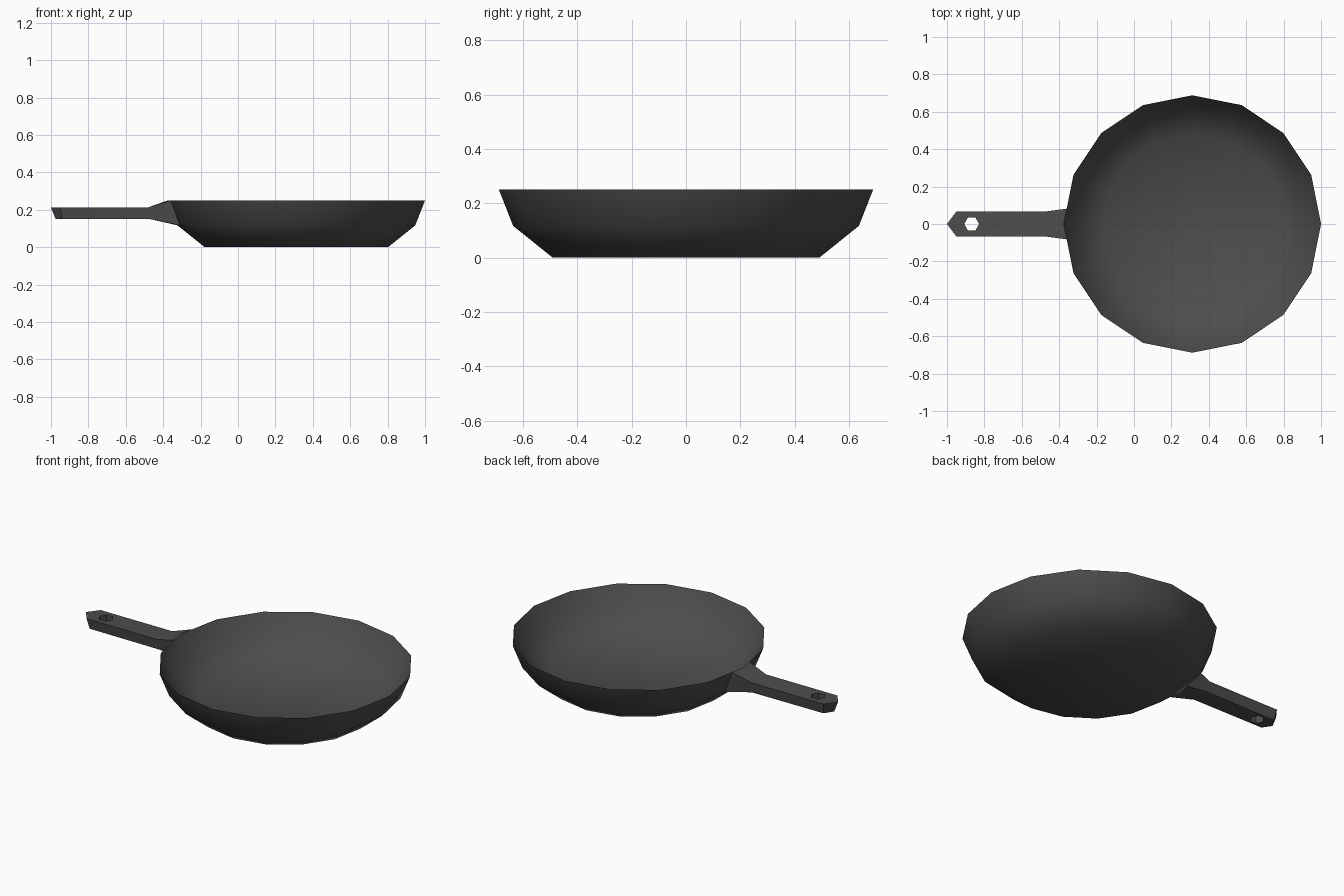
import bpy, bmesh, math
from mathutils import Matrix, Vector

if "Cube" in bpy.data.objects:
    bpy.data.objects.remove(bpy.data.objects["Cube"])

iron = bpy.data.materials.new("dark iron")
iron.diffuse_color = (0.075, 0.075, 0.075, 1)
iron.use_nodes = True
iron.node_tree.nodes["Principled BSDF"].inputs["Base Color"].default_value = iron.diffuse_color


def make_object(name, bm, angle=None):
    bmesh.ops.recalc_face_normals(bm, faces=bm.faces)
    mesh = bpy.data.meshes.new(name)
    bm.to_mesh(mesh)
    bm.free()
    obj = bpy.data.objects.new(name, mesh)
    bpy.context.collection.objects.link(obj)
    mesh.materials.append(iron)
    if angle:
        bpy.ops.object.select_all(action='DESELECT')
        obj.select_set(True)
        bpy.context.view_layer.objects.active = obj
        bpy.ops.object.shade_smooth_by_angle(angle=math.radians(angle))
    return obj


# Pan: closed radius/height profile (outside, rim, inside) spun in 16 steps
PAN_X = 0.312
profile = [(0, 0), (0.49, 0), (0.636, 0.117), (0.688, 0.25),
           (0.618, 0.122), (0.48, 0.018), (0, 0.018)]
bm = bmesh.new()
verts = [bm.verts.new((PAN_X + r, 0, z)) for r, z in profile]
edges = [bm.edges.new(pair) for pair in zip(verts, verts[1:])]
bmesh.ops.spin(bm, geom=verts + edges, cent=(PAN_X, 0, 0), axis=(0, 0, 1),
               angle=2 * math.pi, steps=16)
bmesh.ops.remove_doubles(bm, verts=bm.verts, dist=1e-4)
make_object("pan", bm, 60)

# Handle: sections with a middle point, so both ends form a chevron
# top edge x, top middle x, bottom edge x, bottom middle x,
# top half width, bottom half width, top z, bottom z
sections = [
    (-0.95, -1.0, -0.94, -0.975, 0.066, 0.052, 0.213, 0.15),
    (-0.48, -0.48, -0.47, -0.47, 0.066, 0.055, 0.213, 0.15),
    (-0.36, -0.376, -0.311, -0.324, 0.082, 0.075, 0.25, 0.117),
]
bm = bmesh.new()
rings = []
for te, tm, be, bmid, wt, wb, zt, zb in sections:
    points = [(te, -wt, zt), (tm, 0, zt), (te, wt, zt),
              (be, wb, zb), (bmid, 0, zb), (be, -wb, zb)]
    rings.append([bm.verts.new(p) for p in points])
for a, b in zip(rings, rings[1:]):
    for i in range(6):
        j = (i + 1) % 6
        bm.faces.new((a[i], a[j], b[j], b[i]))
for ring in (rings[0], rings[-1]):
    bm.faces.new((ring[0], ring[1], ring[4], ring[5]))
    bm.faces.new((ring[1], ring[2], ring[3], ring[4]))
handle = make_object("handle", bm, 35)

# Hanging hole: six-sided cutter through the handle tip
bm = bmesh.new()
bmesh.ops.create_cone(bm, cap_ends=True, segments=6, radius1=0.04, radius2=0.04,
                      depth=0.3, matrix=Matrix.Translation(Vector((-0.868, 0, 0.18)))
                      @ Matrix.Rotation(math.pi / 2, 4, 'Z'))
# turn so that the points lie along x
if max(v.co.y for v in bm.verts) > 0.038:
    bmesh.ops.rotate(bm, cent=(-0.868, 0, 0.18), verts=bm.verts,
                     matrix=Matrix.Rotation(math.pi / 2, 3, 'Z'))
cutter = make_object("hole_cutter", bm)
cutter.hide_render = True
cutter.hide_viewport = True
cut = handle.modifiers.new("hanging hole", 'BOOLEAN')
cut.operation = 'DIFFERENCE'
cut.solver = 'EXACT'
cut.object = cutter
